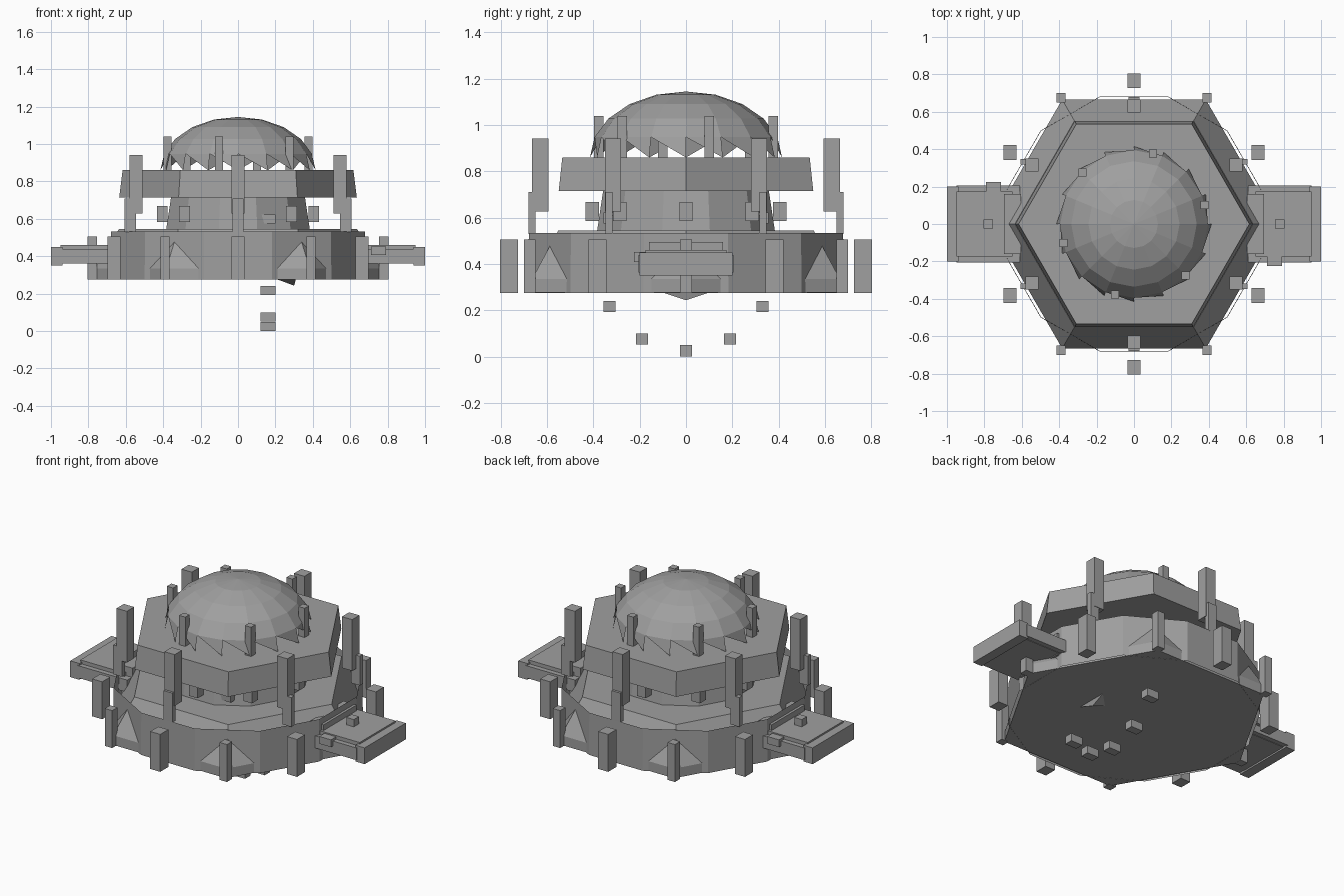
import bpy, bmesh
from math import radians, sin, cos, pi

cube = bpy.data.objects.get("Cube")
if cube:
    bpy.data.objects.remove(cube, do_unlink=True)

grey = bpy.data.materials.new("plain_grey")
grey.use_nodes = True
GREY = (0.35, 0.35, 0.35, 1)
grey.diffuse_color = GREY
grey.node_tree.nodes["Principled BSDF"].inputs["Base Color"].default_value = GREY


def finish(name, bm):
    mesh = bpy.data.meshes.new(name)
    bm.to_mesh(mesh)
    bm.free()
    mesh.materials.append(grey)
    obj = bpy.data.objects.new(name, mesh)
    bpy.context.scene.collection.objects.link(obj)
    return obj


def prism(name, sides, profile, turn=0, caps=True):
    """Stack regular polygons given as (radius, height) pairs."""
    bm = bmesh.new()
    rings = []
    for r, z in profile:
        angles = [radians(turn) + 2 * pi * i / sides for i in range(sides)]
        rings.append([bm.verts.new((r * cos(a), r * sin(a), z)) for a in angles])
    for low, high in zip(rings, rings[1:]):
        for i in range(sides):
            j = (i + 1) % sides
            bm.faces.new((low[i], low[j], high[j], high[i]))
    if caps:
        bm.faces.new(rings[0][::-1])
        bm.faces.new(rings[-1])
    return finish(name, bm)


def boxes(name, places, size):
    """One object holding equal boxes at each centre."""
    bm = bmesh.new()
    for place in places:
        made = bmesh.ops.create_cube(bm, size=1)["verts"]
        bmesh.ops.scale(bm, vec=size, verts=made)
        bmesh.ops.translate(bm, vec=place, verts=made)
    return finish(name, bm)


def around(radius, z, count, start=0):
    step = 2 * pi / count
    return [(radius * cos(radians(start) + i * step),
             radius * sin(radians(start) + i * step), z) for i in range(count)]


# Hull: a six-sided base poking through an open twelve-sided band
prism("hull_base", 6, [(0.768, 0.276), (0.768, 0.335), (0.637, 0.545)])
prism("hull_band", 12, [(0.706, 0.275), (0.703, 0.533)], turn=15, caps=False)

# Neck and overhanging upper deck
prism("neck", 12, [(0.398, 0.54), (0.37, 0.72)], turn=15)
prism("upper_deck", 6, [(0.635, 0.715), (0.617, 0.86)])

# Dome with a sawtooth skirt
SEGMENTS = 16
bm = bmesh.new()
rings = []
for k in range(1, 6):
    a = radians(18 * k)
    rings.append([bm.verts.new((x, y, 0.86 + 0.285 * cos(a)))
                  for x, y, _ in around(0.415 * sin(a), 0, SEGMENTS)])
top = bm.verts.new((0, 0, 1.145))
for i in range(SEGMENTS):
    j = (i + 1) % SEGMENTS
    bm.faces.new((top, rings[0][i], rings[0][j]))
    for upper, lower in zip(rings[:3], rings[1:4]):
        bm.faces.new((upper[i], lower[i], lower[j], upper[j]))
    bm.faces.new((rings[3][i], rings[4][j], rings[3][j]))
finish("dome", bm)

# Rings of upright posts
boxes("dome_posts", around(0.39, 0.95, 6, 15), (0.042, 0.042, 0.18))
boxes("deck_posts", around(0.63, 0.785, 6, 30), (0.07, 0.07, 0.315))
boxes("hull_posts", around(0.765, 0.39, 6, 30), (0.068, 0.078, 0.23))
boxes("corner_posts", around(0.78, 0.39, 6), (0.05, 0.05, 0.23))
boxes("neck_blocks", around(0.405, 0.626, 8), (0.058, 0.058, 0.083))
boxes("deck_struts", around(0.665, 0.62, 6, 30), (0.06, 0.03, 0.18))

# Side wings with end blocks and small fittings
for side, name in ((1, "left"), (-1, "right")):
    boxes(name + "_wing", [(side * 0.78, 0, 0.4)], (0.34, 0.41, 0.075))
    boxes(name + "_wing_end", [(side * 0.97, 0, 0.4)], (0.062, 0.4, 0.1))
    boxes(name + "_wing_top", [(side * 0.8, 0, 0.41)], (0.3, 0.35, 0.1))
    boxes(name + "_wing_root", [(side * 0.65, 0, 0.425)], (0.09, 0.32, 0.14))
    boxes(name + "_wing_fitting", [(side * 0.75, side * -0.2, 0.43)],
          (0.08, 0.05, 0.045))

# Upright circle of small blocks, partly buried in the hull
boxes("keel_blocks", [(0.16, y, 0.407 + z) for y, z, _ in around(0.382, 0, 12)],
      (0.08, 0.052, 0.048))

# Shallow wedge under the hull
bm = bmesh.new()
tip = bm.verts.new((0.3, 0, 0.243))
rim = [bm.verts.new(p) for p in ((0.2, 0, 0.28), (0.31, -0.11, 0.28), (0.31, 0.11, 0.28))]
for i in range(3):
    bm.faces.new((tip, rim[(i + 1) % 3], rim[i]))
bmesh.ops.recalc_face_normals(bm, faces=bm.faces)
finish("keel_wedge", bm)
